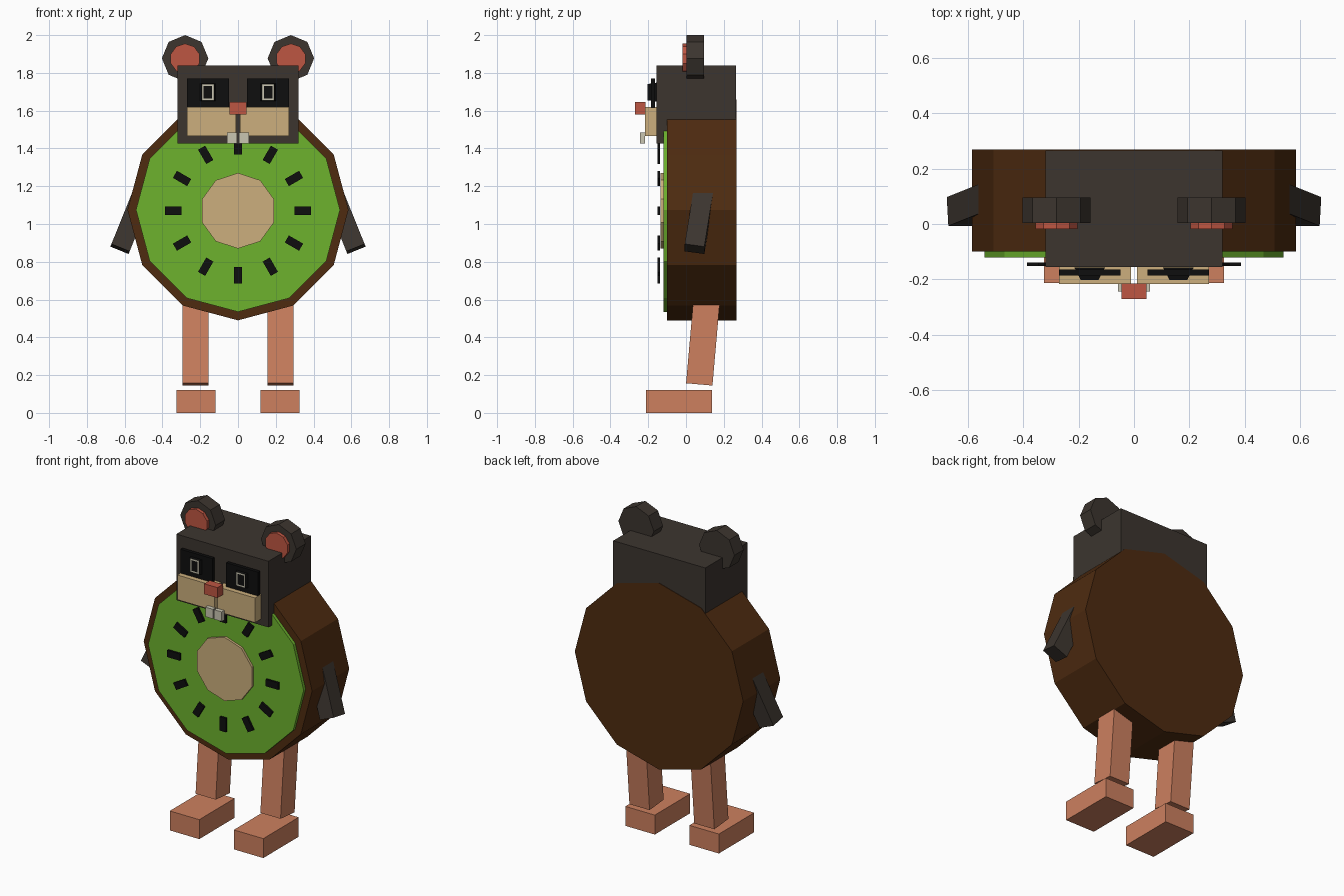
import bpy
import bmesh
from math import sin, cos, pi, radians
from mathutils import Matrix, Euler

cube = bpy.data.objects.get("Cube")
if cube:
    bpy.data.objects.remove(cube, do_unlink=True)


def material(name, *rgb):
    """Flat material from 0-255 screen values, stored as linear."""
    linear = [((c / 255 + 0.055) / 1.055) ** 2.4 for c in rgb] + [1]
    mat = bpy.data.materials.new(name)
    mat.use_nodes = True
    mat.diffuse_color = linear
    shader = mat.node_tree.nodes["Principled BSDF"]
    shader.inputs["Base Color"].default_value = linear
    shader.inputs["Roughness"].default_value = 0.9
    return mat


BROWN = material("brown skin", 78, 43, 16)
GREEN = material("fruit green", 109, 178, 45)
TAN = material("tan", 204, 175, 125)
BLACK = material("black", 14, 14, 14)
FUR = material("charcoal fur", 60, 53, 47)
RED = material("soft red", 190, 86, 66)
CORAL = material("coral", 205, 128, 95)
CREAM = material("cream", 202, 198, 178)


def finish(name, bm, *mats):
    bmesh.ops.recalc_face_normals(bm, faces=bm.faces)
    mesh = bpy.data.meshes.new(name)
    bm.to_mesh(mesh)
    bm.free()
    for mat in mats:
        mesh.materials.append(mat)
    obj = bpy.data.objects.new(name, mesh)
    bpy.context.collection.objects.link(obj)
    return obj


def box(name, mat, centre, size, turn=(0, 0, 0)):
    bm = bmesh.new()
    rotation = Euler([radians(a) for a in turn])
    bmesh.ops.create_cube(bm, size=1, matrix=Matrix.LocRotScale(centre, rotation, size))
    return finish(name, bm, mat)


def span(name, mat, x, y, z):
    """Box given by its limits on each axis."""
    limits = (x, y, z)
    return box(name, mat, [(a + b) / 2 for a, b in limits], [b - a for a, b in limits])


def disc(name, mat, sides, radius, x, z, front, back):
    """Polygonal prism along y with a corner at the top."""
    bm = bmesh.new()
    ring = [bm.verts.new((x + radius * sin(2 * pi * i / sides), front,
                          z + radius * cos(2 * pi * i / sides))) for i in range(sides)]
    face = bm.faces.new(ring)
    new = bmesh.ops.extrude_face_region(bm, geom=[face])["geom"]
    bmesh.ops.translate(bm, vec=(0, back - front, 0),
                        verts=[v for v in new if isinstance(v, bmesh.types.BMVert)])
    return finish(name, bm, mat)


def eye(name, x, z):
    """Tapered block whose front is inset into a cream ring and a black pupil."""
    bm = bmesh.new()
    bmesh.ops.create_cube(bm, size=1, matrix=Matrix.LocRotScale(
        (x, -0.18, z), None, (0.11, 0.045, 0.1)))
    front = min(bm.faces, key=lambda f: f.calc_center_median().y)
    for v in front.verts:
        v.co.x = x + (v.co.x - x) * 0.58
        v.co.z = z + (v.co.z - z) * 0.86
    ring = bmesh.ops.inset_region(bm, faces=[front], thickness=0.014)["faces"]
    for f in ring:
        f.material_index = 1
    finish(name, bm, BLACK, CREAM)


# Fruit body
MID = 1.075
disc("body", BROWN, 12, 0.585, 0, MID, -0.1, 0.268)
disc("fruit_flesh", GREEN, 12, 0.54, 0, MID, -0.12, -0.1)
disc("fruit_core", TAN, 10, 0.2, 0, 1.07, -0.135, -0.12)
for i in range(12):
    a = 2 * pi * i / 12
    box(f"seed_{i + 1}", BLACK, (0.342 * sin(a), -0.145, 1.07 + 0.342 * cos(a)),
        (0.043, 0.013, 0.087), (0, 30 * i, 0))

# Head
span("head", FUR, (-0.32, 0.32), (-0.155, 0.265), (1.425, 1.84))
span("nose", RED, (-0.046, 0.046), (-0.27, -0.215), (1.58, 1.645))

# Mirrored parts
for side, s in (("left", 1), ("right", -1)):
    def pair(a, b):
        return sorted((a * s, b * s))

    disc(side + "_ear", FUR, 8, 0.123, s * 0.28, 1.877, 0.003, 0.095)
    disc(side + "_inner_ear", RED, 10, 0.08, s * 0.28, 1.875, -0.018, 0.003)
    span(side + "_eye_patch", BLACK, pair(0.048, 0.27), (-0.186, -0.165), (1.615, 1.77))
    eye(side + "_eye", s * 0.16, 1.698)
    span(side + "_muzzle", TAN, pair(0.01, 0.27), (-0.217, -0.155), (1.465, 1.62))
    span(side + "_tooth", CREAM, pair(0.005, 0.057), (-0.243, -0.217), (1.425, 1.485))
    box(side + "_arm", FUR, (s * 0.545, 0.077, 1.065), (0.104, 0.105, 0.43), (-8.5, -22 * s, 0))
    box(side + "_leg", CORAL, (s * 0.225, 0.089, 0.365), (0.14, 0.14, 0.43), (-5, 0, 0))
    span(side + "_foot", CORAL, pair(0.12, 0.325), (-0.213, 0.138), (0, 0.122))
